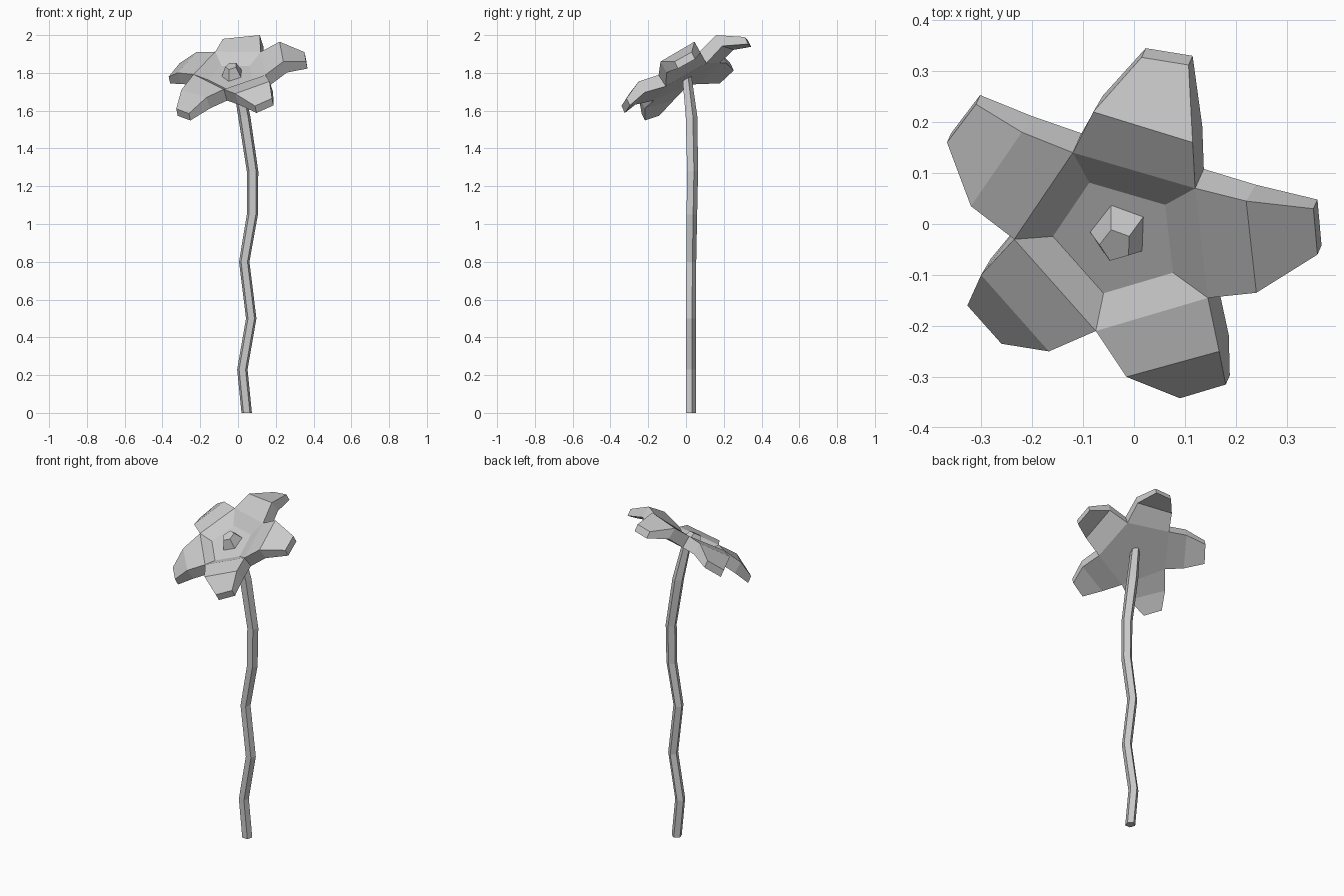
import bpy, bmesh, math
from mathutils import Vector

cube = bpy.data.objects.get("Cube")
if cube:
    bpy.data.objects.remove(cube, do_unlink=True)

grey = bpy.data.materials.new("light_grey")
grey.use_nodes = True
grey.diffuse_color = (0.6, 0.6, 0.6, 1)
grey.node_tree.nodes["Principled BSDF"].inputs["Base Color"].default_value = (0.6, 0.6, 0.6, 1)


def finish(name, bm):
    """Turn a bmesh into a flat shaded object."""
    bmesh.ops.recalc_face_normals(bm, faces=bm.faces)
    mesh = bpy.data.meshes.new(name)
    bm.to_mesh(mesh)
    bm.free()
    mesh.materials.append(grey)
    obj = bpy.data.objects.new(name, mesh)
    bpy.context.collection.objects.link(obj)
    return obj


def bridge(bm, lower, upper):
    """Join two closed rings of vertices with quads."""
    count = len(lower)
    for i in range(count):
        j = (i + 1) % count
        bm.faces.new((lower[i], lower[j], upper[j], upper[i]))


def pentagon(bm, center, radius, axis_x, axis_y, turn):
    ring = []
    for i in range(5):
        a = math.radians(turn + 72 * i)
        offset = axis_x * math.cos(a) + axis_y * math.sin(a)
        ring.append(bm.verts.new(center + offset * radius))
    return ring


# Crooked five-sided stem: centre and radius of each joint
path = [(0.046, 0.023, 0, 0.029), (0.023, 0.023, 0.23, 0.029), (0.07, 0.023, 0.5, 0.029),
        (0.033, 0.025, 0.8, 0.029), (0.076, 0.028, 1.05, 0.031), (0.077, 0.032, 1.28, 0.032),
        (0.033, 0.026, 1.57, 0.034), (-0.008, 0.002, 1.785, 0.027)]
bm = bmesh.new()
rings = [pentagon(bm, Vector((x, y, z)), r, Vector((1, 0, 0)), Vector((0, 1, 0)), 90)
         for x, y, z, r in path]
for lower, upper in zip(rings, rings[1:]):
    bridge(bm, lower, upper)
bm.faces.new(rings[0])
bm.faces.new(rings[-1])
finish("stem", bm)

# Tilted plane of the flower head
center = Vector((-0.035, -0.015, 1.835))
slope_x, slope_y = 0.17, 0.59


def on_plane(x, y):
    rise = slope_x * (x - center.x) + slope_y * (y - center.y)
    return Vector((x, y, center.z + rise))


# Notches between the petals, clockwise from the back
rim = [on_plane(*p) for p in [(-0.12, 0.14), (0.12, 0.07), (0.145, -0.145),
                              (-0.075, -0.21), (-0.235, -0.03)]]
# Bend line and tip of each petal, starting at the back
petals = [
    [(-0.08, 0.22, 1.98), (0.115, 0.16, 2), (0.107, 0.312, 1.99), (0.015, 0.327, 1.975)],
    [(0.22, 0.045, 1.965), (0.24, -0.135, 1.86), (0.36, -0.06, 1.86), (0.352, 0.03, 1.91)],
    [(0.167, -0.25, 1.755), (-0.015, -0.3, 1.69), (0.09, -0.342, 1.625), (0.18, -0.315, 1.665)],
    [(-0.167, -0.25, 1.67), (-0.3, -0.1, 1.71), (-0.327, -0.16, 1.61), (-0.26, -0.235, 1.585)],
    [(-0.32, 0.035, 1.8), (-0.22, 0.18, 1.91), (-0.31, 0.235, 1.85), (-0.367, 0.16, 1.78)],
]
under_rim = Vector((0.017, 0.038, -0.06))
under_bend = Vector((0.019, 0.032, -0.058))
under_tip = Vector((0.008, 0.018, -0.037))

bm = bmesh.new()
top_rim = [bm.verts.new(p) for p in rim]
low_rim = [bm.verts.new(p + under_rim) for p in rim]
bm.faces.new(low_rim)

# Shallow dish in the middle
dip = Vector((0, 0, -0.045))
dish = [bm.verts.new(center.lerp(p, 0.62) + dip) for p in rim]
bridge(bm, top_rim, dish)
bm.faces.new(dish)

# Thick bent petals
for i, points in enumerate(petals):
    j = (i + 1) % 5
    sheets = []
    for side, base in enumerate((top_rim, low_rim)):
        verts = [bm.verts.new(Vector(p) + side * (under_bend if k < 2 else under_tip))
                 for k, p in enumerate(points)]
        bend_a, bend_b, tip_b, tip_a = verts
        bm.faces.new((base[i], base[j], bend_b, bend_a))
        bm.faces.new((bend_a, bend_b, tip_b, tip_a))
        sheets.append([base[i], bend_a, tip_a, tip_b, bend_b, base[j]])
    upper, lower = sheets
    for k in range(len(upper) - 1):
        bm.faces.new((upper[k], upper[k + 1], lower[k + 1], lower[k]))
finish("petals", bm)

# Small tapered knob in the dish
axis_x = Vector((1, 0, slope_x))
axis_y = Vector((0, 1, slope_y))
bm = bmesh.new()
base = pentagon(bm, Vector((-0.029, -0.018, 1.79)), 0.057, axis_x, axis_y, 34)
top = pentagon(bm, Vector((-0.036, -0.042, 1.837)), 0.032, axis_x, axis_y, 34)
bridge(bm, base, top)
bm.faces.new(base)
bm.faces.new(top)
finish("flower_center", bm)
